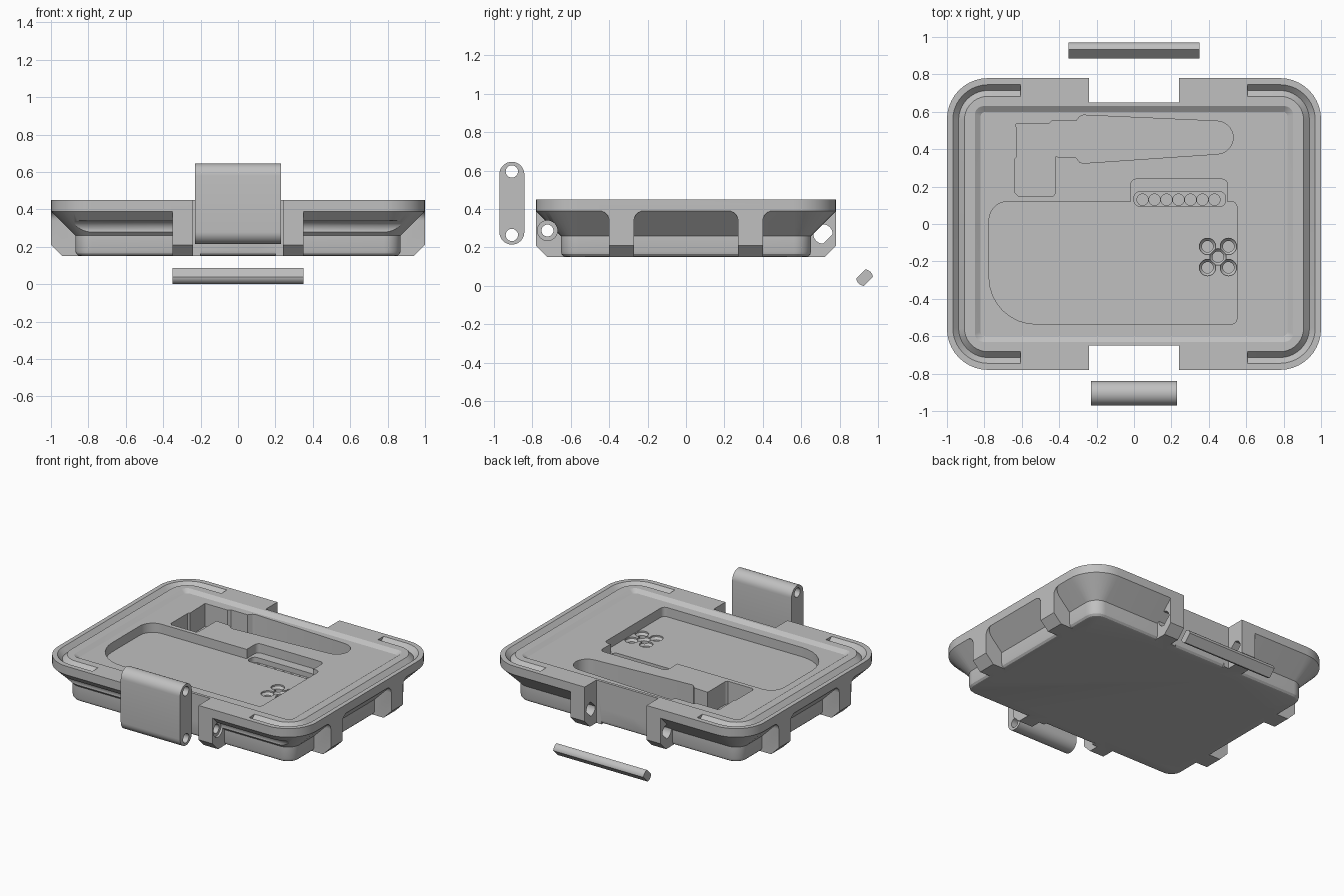
import bpy, bmesh, math
from math import sin, cos, pi, radians

if "Cube" in bpy.data.objects:
    bpy.data.objects.remove(bpy.data.objects["Cube"])

grey = bpy.data.materials.new("plain_grey")
grey.diffuse_color = (0.53, 0.53, 0.53, 1)
grey.use_nodes = True
grey.node_tree.nodes["Principled BSDF"].inputs["Base Color"].default_value = grey.diffuse_color


def loft(name, rings):
    """Solid skinned through closed rings of equal point count."""
    bm = bmesh.new()
    vs = [[bm.verts.new(p) for p in ring] for ring in rings]
    n = len(vs[0])
    for a, b in zip(vs, vs[1:]):
        for i in range(n):
            j = (i + 1) % n
            bm.faces.new((a[i], a[j], b[j], b[i]))
    bm.faces.new(vs[0][::-1])
    bm.faces.new(vs[-1])
    bmesh.ops.recalc_face_normals(bm, faces=bm.faces)
    me = bpy.data.meshes.new(name)
    bm.to_mesh(me)
    bm.free()
    ob = bpy.data.objects.new(name, me)
    bpy.context.collection.objects.link(ob)
    return ob


def prism(name, pts, axis, a, b):
    """Extrude a 2D outline along an axis from a to b."""
    put = {'x': lambda p, t: (t, p[0], p[1]),
           'y': lambda p, t: (p[0], t, p[1]),
           'z': lambda p, t: (p[0], p[1], t)}[axis]
    return loft(name, [[put(p, t) for p in pts] for t in (a, b)])


def arc(cx, cy, r, a0, a1, n=8):
    return [(cx + r * cos(radians(a0 + (a1 - a0) * i / n)),
             cy + r * sin(radians(a0 + (a1 - a0) * i / n))) for i in range(n + 1)]


def circle(cx, cy, r, n=24):
    return arc(cx, cy, r, 0, 360 - 360 / n, n - 1)


def rounded(x0, x1, y0, y1, radii, n=8):
    """Rounded rectangle, radii from lower left counter-clockwise."""
    a, b, c, d = radii
    return (arc(x0 + a, y0 + a, a, 180, 270, n) + arc(x1 - b, y0 + b, b, 270, 360, n)
            + arc(x1 - c, y1 - c, c, 0, 90, n) + arc(x0 + d, y1 - d, d, 90, 180, n))


def flatted(cy, cz, r, half):
    """Round bar with two flats, tilted 45 degrees."""
    t = math.degrees(math.asin(half / r))
    return arc(cy, cz, r, 45 - t, 45 + t) + arc(cy, cz, r, 225 - t, 225 + t)


def boolean(ob, tool, op='DIFFERENCE'):
    m = ob.modifiers.new("bool", 'BOOLEAN')
    m.operation, m.solver, m.object = op, 'EXACT', tool
    dg = bpy.context.evaluated_depsgraph_get()
    me = bpy.data.meshes.new_from_object(ob.evaluated_get(dg))
    ob.modifiers.clear()
    ob.data = me
    bpy.data.objects.remove(tool)


# case shell: filleted base, straight wall, flared slope, rim, shallow tray step
sections = [(.84, .62, .06, .15), (.855, .635, .075, .154), (.866, .646, .086, .165),
            (.87, .65, .09, .18), (.87, .65, .09, .26), (1, .78, .22, .39),
            (1, .78, .22, .45), (.85, .63, .045, .45), (.82, .60, .025, .43)]
case = loft("case_shell", [[(x, y, z) for x, y in rounded(-hx, hx, -hy, hy, [r] * 4, 10)]
                           for hx, hy, r, z in sections])

# side ribs with rounded tops, chamfered at the foot
for s in (-1, 1):
    for c in (-.335, .335):
        w, f = .065, .05
        prof = ([(c - w, .15), (c + w, .15)] + arc(c + w + f, .34, f, 180, 90, 6)
                + [(c + w + f, .42), (c - w - f, .42)] + arc(c - w - f, .34, f, 90, 0, 6))
        rib = prism("side_rib", prof, 'x', s * .75, s * 1.0)
        foot = prism("foot_chamfer", [(s * 1.1, .0), (s * 1.1, .31), (s * .93, .14), (s * .93, .0)],
                     'y', c - .2, c + .2)
        boolean(rib, foot)
        boolean(case, rib, 'UNION')

# hinge and latch ribs on the long sides
for sx in (-1, 1):
    for sy in (-1, 1):
        prof = [(sy * .55, .15), (sy * .72, .15), (sy * .78, .21), (sy * .78, .42), (sy * .55, .42)]
        boolean(case, prism("hinge_rib", prof, 'x', sx * .2, sx * .35), 'UNION')

# notches between the ribs
for y0, y1 in ((-.9, -.65), (.65, .9)):
    boolean(case, prism("notch", [(-.24, y0), (.24, y0), (.24, y1), (-.24, y1)], 'z', 0, .6))

# pin holes: round with clearance groove in front, flatted behind
boolean(case, prism("front_hole", circle(-.72, .288, .031), 'x', -.5, .5))
for s in (-1, 1):
    boolean(case, prism("clearance", circle(-.72, .288, .052, 32), 'x', s * .335, s * 1.1))
boolean(case, prism("rear_hole", flatted(.712, .27, .05, .036), 'x', -.36, .36))

# V-shaped seal grooves round both ends
for s in (-1, 1):
    def path(d):
        hx, hy, r = .938 + d, .714 + d, .158 + d
        return ([(.607, -hy)] + arc(hx - r, -hy + r, r, 270, 360, 10)
                + arc(hx - r, hy - r, r, 0, 90, 10) + [(.607, hy)])
    section = [(-.031, .45), (0, .418), (.031, .45), (.031, .48), (-.031, .48)]
    rails = [[(s * x, y, z) for x, y in path(d)] for d, z in section]
    boolean(case, loft("seal_groove", list(zip(*rails))))

# large tray pocket
FLOOR = .365
boolean(case, prism("tray_pocket", rounded(-.775, .55, -.535, .12, (.25, .03, .03, .1)), 'z', FLOOR, .6))

# tool pocket: stepped head, short grip and tapered round end
tool = ([(-.63, .535), (-.457, .535), (-.44, .55), (-.31, .55), (-.29, .575), (-.27, .582)]
        + arc(.442, .462, .088, 88, -88, 14)
        + [(-.27, .325), (-.29, .33), (-.31, .355), (-.42, .36), (-.42, .165), (-.43, .15),
           (-.62, .15), (-.635, .165), (-.635, .35), (-.625, .36)])
boolean(case, prism("tool_pocket", tool, 'z', .27, .6))

# bit rack: shallow recess, slot and a row of sockets
boolean(case, prism("rack_recess", rounded(-.017, .5, .1, .24, (.03,) * 4, 4), 'z', FLOOR + .0005, .6))
boolean(case, prism("rack_slot", rounded(0, .49, .095, .172, (.03,) * 4, 4), 'z', .33, .6))
for i in range(7):
    boolean(case, prism("bit_socket", circle(.046 + .064 * i, .13, .0305, 16), 'z', .26, .6))

# five countersunk sockets
for x, y in ((.393, -.12), (.505, -.12), (.449, -.176), (.393, -.233), (.505, -.233)):
    rings = [(.03, .26), (.03, .34), (.044, .355), (.044, .5)]
    boolean(case, loft("round_socket", [[(px, py, z) for px, py in circle(x, y, r, 20)] for r, z in rings]))

# loose latch plate with two pin holes
latch = prism("latch_plate", arc(-.905, .58, .065, 0, 180, 16) + arc(-.905, .28, .065, 180, 360, 16),
              'x', -.23, .23)
for z in (.265, .595):
    boolean(latch, prism("latch_hole", circle(-.905, z, .032), 'x', -.4, .4))

# loose flatted hinge pin
pin = prism("hinge_pin", flatted(.928, .043, .043, .027), 'x', -.35, .35)

for ob in (case, latch, pin):
    ob.data.materials.clear()
    ob.data.materials.append(grey)
    for p in ob.data.polygons:
        p.material_index = 0
    bpy.ops.object.select_all(action='DESELECT')
    ob.select_set(True)
    bpy.context.view_layer.objects.active = ob
    bpy.ops.object.shade_smooth_by_angle(angle=radians(28))
